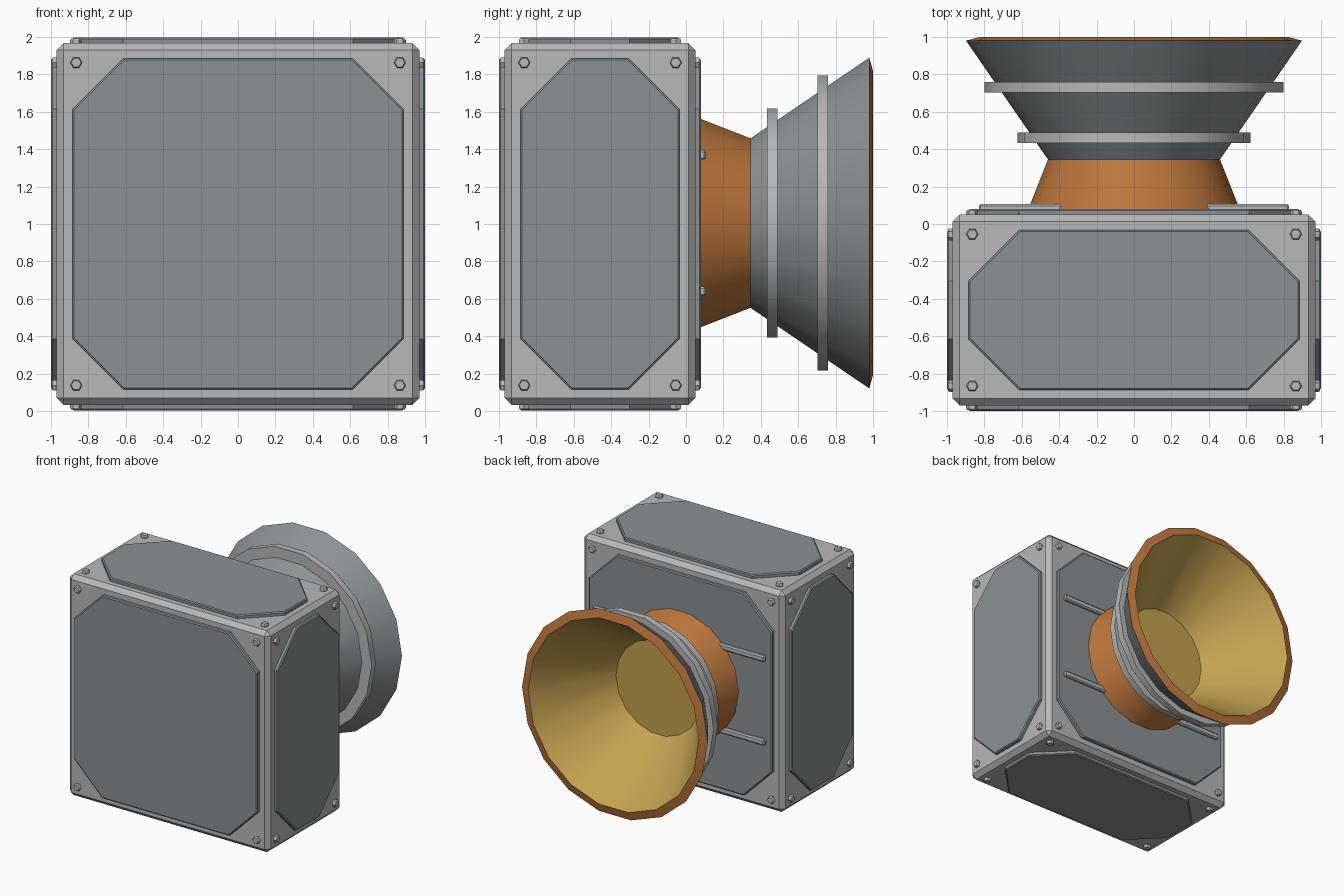
import bpy, bmesh, math
from mathutils import Matrix, Vector

if "Cube" in bpy.data.objects:
    bpy.data.objects.remove(bpy.data.objects["Cube"])


def material(name, rgb):
    m = bpy.data.materials.new(name)
    m.diffuse_color = (*rgb, 1)
    m.use_nodes = True
    m.node_tree.nodes["Principled BSDF"].inputs["Base Color"].default_value = m.diffuse_color
    return m


FRAME = material("light grey", (0.48, 0.48, 0.48))
PANEL = material("slate grey", (0.26, 0.285, 0.297))
COPPER = material("copper orange", (0.50, 0.18, 0.045))
GOLD = material("dull gold", (0.55, 0.36, 0.08))

CENTRE = Vector((0, -0.46, 1.0))
HALF = Vector((0.97, 0.51, 0.967))
HORN_Z = 1.005


def finish(bm, name, mat, smooth=False):
    bmesh.ops.recalc_face_normals(bm, faces=bm.faces[:])
    mesh = bpy.data.meshes.new(name)
    bm.to_mesh(mesh)
    bm.free()
    ob = bpy.data.objects.new(name, mesh)
    bpy.context.collection.objects.link(ob)
    mesh.materials.append(mat)
    if smooth:
        bpy.ops.object.select_all(action='DESELECT')
        ob.select_set(True)
        bpy.context.view_layer.objects.active = ob
        bpy.ops.object.shade_smooth_by_angle(angle=math.radians(30))
    return ob


def box(name, centre, half, mat, bevel):
    bm = bmesh.new()
    bmesh.ops.create_cube(bm, size=2, matrix=Matrix.Translation(centre) @ Matrix.Diagonal((*half, 1)))
    bmesh.ops.bevel(bm, geom=bm.edges[:], offset=bevel, segments=1, affect='EDGES')
    return finish(bm, name, mat)


def stack(bm, layers, matrix):
    """Closed solid lofted through (outline, height) layers."""
    rings = [[bm.verts.new(matrix @ Vector((x, y, h))) for x, y in outline] for outline, h in layers]
    n = len(rings[0])
    for a, b in zip(rings, rings[1:]):
        for i in range(n):
            bm.faces.new((a[i], a[(i + 1) % n], b[(i + 1) % n], b[i]))
    bm.faces.new(rings[0])
    bm.faces.new(rings[-1])


def octagon(w, h, c):
    return [(w, h - c), (w - c, h), (c - w, h), (-w, h - c),
            (-w, c - h), (c - w, -h), (w - c, -h), (w, c - h)]


def hexagon(r):
    return [(r * math.cos(k * math.pi / 3), r * math.sin(k * math.pi / 3)) for k in range(6)]


def lathe(name, profile, mat, closed=False, sides=18):
    """Revolve (y, radius) points about the horn axis."""
    bm = bmesh.new()
    rings = []
    for y, r in profile:
        rings.append([bm.verts.new((r * math.cos(2 * math.pi * k / sides), y,
                                    HORN_Z + r * math.sin(2 * math.pi * k / sides)))
                      for k in range(sides)])
    pairs = list(zip(rings, rings[1:])) + ([(rings[-1], rings[0])] if closed else [])
    for a, b in pairs:
        for i in range(sides):
            j = (i + 1) % sides
            bm.faces.new((a[i], a[j], b[j], b[i]))
    return bm, rings, name, mat


# Cabinet frame with chamfered edges
box("cabinet_frame", CENTRE, HALF, FRAME, 0.037)

# One raised panel and four corner bolts on each of the six sides
X, Y, Z = Vector((1, 0, 0)), Vector((0, 1, 0)), Vector((0, 0, 1))
SIDES = {"front": (X, Z, -Y), "back": (-X, Z, Y), "right": (Y, Z, X),
         "left": (-Y, Z, -X), "top": (X, Y, Z), "bottom": (X, -Y, -Z)}


def size(axis):
    return sum(abs(a) * h for a, h in zip(axis, HALF))


for side, (u, v, n) in SIDES.items():
    base = CENTRE + n * size(n)
    m = Matrix((u, v, n)).transposed().to_4x4()
    m.translation = base
    w, h = size(u) - 0.085, size(v) - 0.083
    bm = bmesh.new()
    stack(bm, [(octagon(w, h, 0.27), -0.01), (octagon(w, h, 0.27), 0.023),
               (octagon(w - 0.008, h - 0.008, 0.268), 0.031)], m)
    finish(bm, side + "_panel", PANEL)
    bm = bmesh.new()
    for sx in (-1, 1):
        for sy in (-1, 1):
            mb = m @ Matrix.Translation((sx * (size(u) - 0.105), sy * (size(v) - 0.104), 0))
            stack(bm, [(hexagon(0.032), -0.01), (hexagon(0.032), 0.017), (hexagon(0.026), 0.025)], mb)
    finish(bm, side + "_bolts", FRAME)

# Two horizontal rails on the back
for label, z in (("lower", 0.64), ("upper", 1.37)):
    box(label + "_back_rail", Vector((0, 0.085, z)), Vector((0.83, 0.022, 0.026)), FRAME, 0.01)

# Horn: copper throat, grey flare, copper lip
for name, profile, mat in (
        ("horn_throat", [(0.07, 0.569), (0.345, 0.46)], COPPER),
        ("horn_flare", [(0.345, 0.46), (0.98, 0.898)], PANEL),
        ("horn_lip", [(0.98, 0.898), (1.0, 0.825)], COPPER)):
    bm, rings, name, mat = lathe(name, profile, mat)
    finish(bm, name, mat, True)

# Gold inner bowl, facing out of the mouth
bm, rings, name, mat = lathe("horn_bowl", [(1.0, 0.825), (0.38, 0.41)], GOLD)
bm.faces.new(rings[-1])
bowl = finish(bm, name, mat, True)
if bowl.data.polygons[-1].normal.y < 0:
    bowl.data.flip_normals()

# Bands around the flare
for label, y0, y1, inner, outer in (("inner", 0.432, 0.49, 0.50, 0.622), ("outer", 0.702, 0.76, 0.69, 0.80)):
    bm, rings, name, mat = lathe(label + "_horn_band",
                                 [(y0, inner), (y0, outer), (y1, outer), (y1, inner)], FRAME, True)
    finish(bm, name, mat, True)
